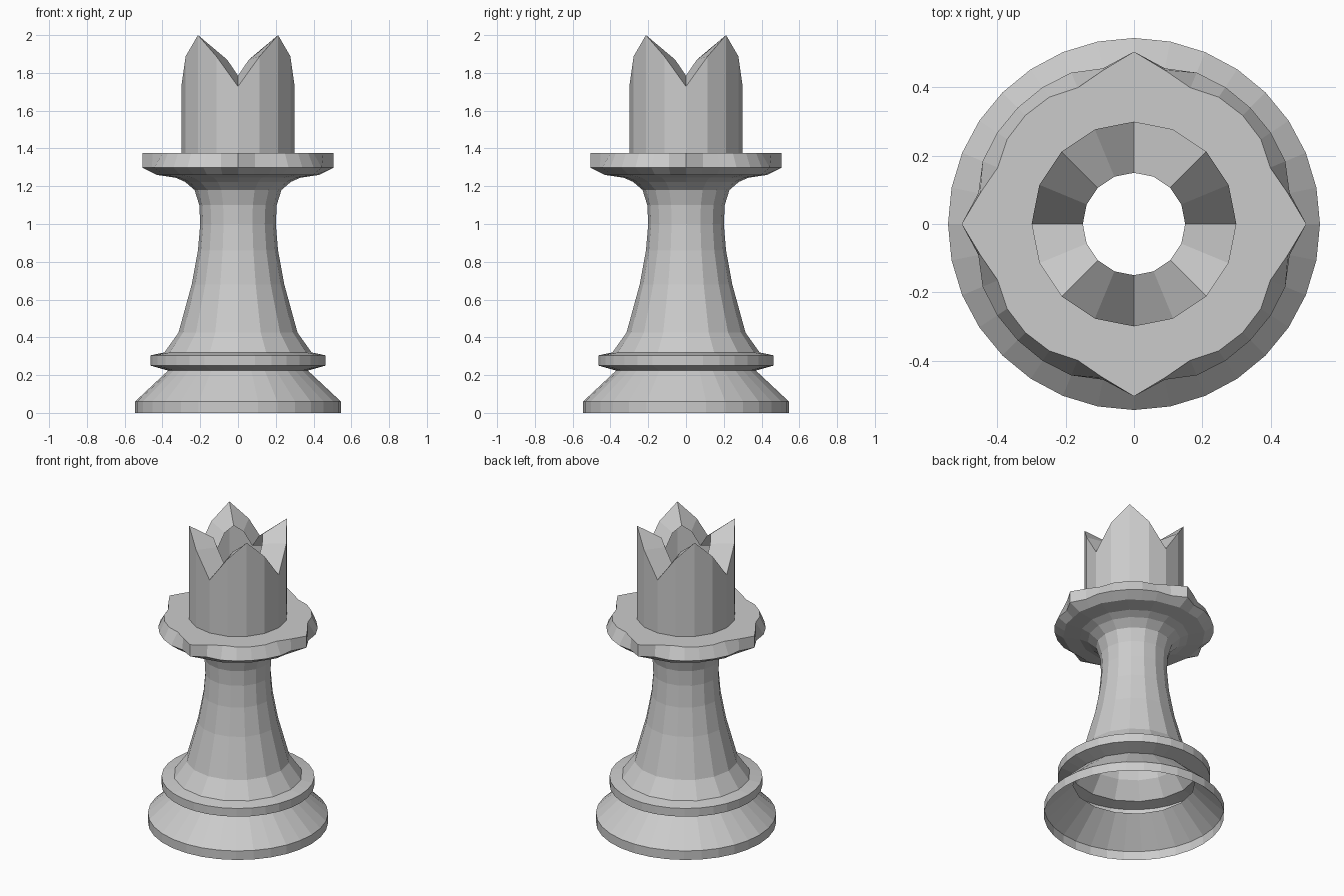
import bpy
import bmesh
from math import sin, cos, pi

if "Cube" in bpy.data.objects:
    bpy.data.objects.remove(bpy.data.objects["Cube"])


def stack(name, rings, n):
    """Skin a stack of rings; each ring is a function of column index -> (radius, z)."""
    bm = bmesh.new()
    loops = []
    for ring in rings:
        loop = []
        for i in range(n):
            r, z = ring(i)
            a = 2 * pi * i / n
            loop.append(bm.verts.new((r * cos(a), r * sin(a), z)))
        loops.append(loop)
    for lo, hi in zip(loops, loops[1:]):
        for i in range(n):
            j = (i + 1) % n
            bm.faces.new((lo[i], lo[j], hi[j], hi[i]))
    mesh = bpy.data.meshes.new(name)
    bm.to_mesh(mesh)
    bm.free()
    ob = bpy.data.objects.new(name, mesh)
    bpy.context.collection.objects.link(ob)
    return ob


def full(r, z):
    # round ring with 32 sides
    return lambda i: (r, z)


def half(r, z):
    # 16-sided ring: odd columns sit on the chord
    return lambda i: (r * (cos(pi / 16) if i % 2 else 1), z)


def pattern(values, z=None):
    # repeat a mirrored quarter-turn pattern around the axis
    period = 2 * (len(values) - 1)

    def ring(i):
        k = i % period
        v = values[min(k, period - k)]
        return (v, z) if z is not None else v
    return ring


# flared foot
stack("foot", [full(0.545, 0), full(0.545, 0.06), half(0.37, 0.224)], 32)

# raised band above the foot
stack("band", [half(0.37, 0.224), full(0.462, 0.25), full(0.462, 0.305),
               half(0.39, 0.32)], 32)

# tapering stem
stem = [(0.39, 0.32), (0.315, 0.425), (0.245, 0.68), (0.212, 0.86),
        (0.2, 1.0), (0.205, 1.1), (0.23, 1.18), (0.28, 1.223),
        (0.33, 1.245)]
stack("stem", [half(r, z) for r, z in stem], 32)

# scalloped collar with four points
stack("collar", [half(0.33, 1.245), half(0.43, 1.26),
                 pattern([0.505, 0.465, 0.48, 0.482, 0.482], 1.298),
                 pattern([0.505, 0.46, 0.432, 0.447, 0.45], 1.375),
                 half(0.3, 1.375)], 32)

# crown with four peaks on the diagonals and an open centre
stack("crown", [full(0.3, 1.375),
                pattern([(0.3, 1.728), (0.3, 1.888), (0.3, 2.0)]),
                pattern([(0.15, 1.785), (0.15, 1.87), (0.15, 1.908)])], 16)
